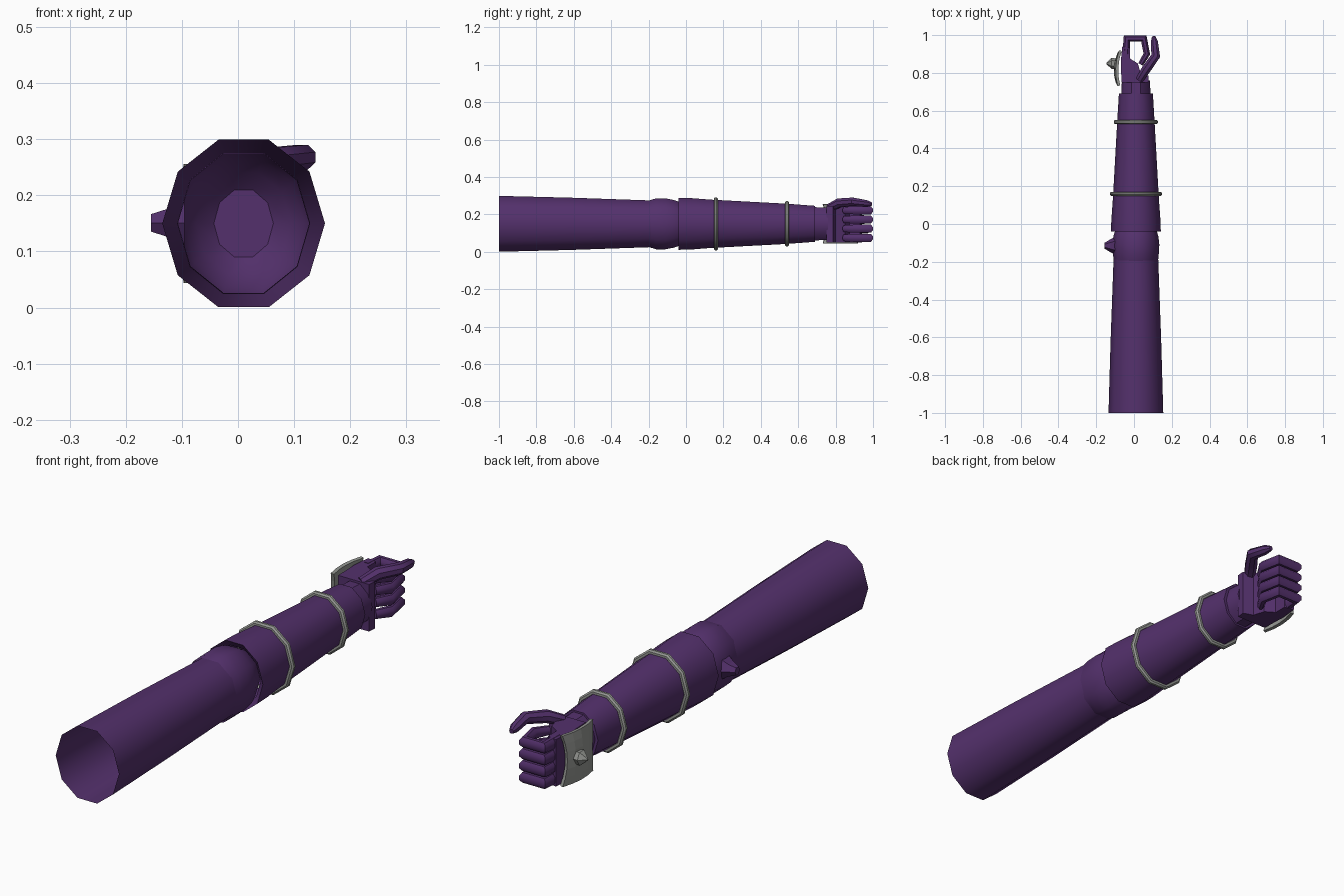
import bpy, bmesh, math
from mathutils import Vector

if "Cube" in bpy.data.objects:
    bpy.data.objects.remove(bpy.data.objects["Cube"])

CX, CZ = 0.01, 0.15


def material(name, rgb):
    m = bpy.data.materials.new(name)
    m.diffuse_color = (*rgb, 1)
    m.use_nodes = True
    m.node_tree.nodes["Principled BSDF"].inputs["Base Color"].default_value = m.diffuse_color
    return m


PURPLE = material("purple", (0.088, 0.030, 0.150))
GREY = material("grey metal", (0.30, 0.31, 0.29))


def finish(bm, name, mat, smooth=0.0):
    bmesh.ops.recalc_face_normals(bm, faces=bm.faces)
    me = bpy.data.meshes.new(name)
    bm.to_mesh(me)
    bm.free()
    me.materials.append(mat)
    ob = bpy.data.objects.new(name, me)
    bpy.context.collection.objects.link(ob)
    if smooth:
        bpy.ops.object.select_all(action='DESELECT')
        ob.select_set(True)
        bpy.context.view_layer.objects.active = ob
        bpy.ops.object.shade_smooth_by_angle(angle=math.radians(smooth))
    return ob


def skin(bm, rings, closed=False):
    n = len(rings[0])
    pairs = list(zip(rings, rings[1:]))
    if closed:
        pairs.append((rings[-1], rings[0]))
    for a, b in pairs:
        for i in range(n):
            j = (i + 1) % n
            bm.faces.new((a[i], a[j], b[j], b[i]))


def decagon(y, rx, rz):
    return [Vector((CX + rx * math.cos(i * math.tau / 10), y,
                    CZ + rz * math.sin(i * math.tau / 10))) for i in range(10)]


def sleeve(name, profile, cap_end=True):
    """Ten-sided tube along y, from (y, rx, rz) stations."""
    bm = bmesh.new()
    rings = [[bm.verts.new(p) for p in decagon(*s)] for s in profile]
    skin(bm, rings)
    if cap_end:
        bm.faces.new(rings[-1])
    return finish(bm, name, PURPLE, 40)


def tube(name, path, radii, mat, sides=8, closed=False, up=Vector((0, 0, 1)), tall=1.0):
    """Mitred tube through a path of points."""
    bm = bmesh.new()
    pts = [Vector(p) for p in path]
    n, rings = len(pts), []
    for k, p in enumerate(pts):
        before = pts[k - 1] if (k or closed) else p
        after = pts[(k + 1) % n] if (k < n - 1 or closed) else p
        d1, d2 = (p - before).normalized(), (after - p).normalized()
        t = (d1 + d2).normalized()
        miter = 1 / max(0.7, t.dot(d2 if d2.length else d1))
        side = up.cross(t).normalized()
        u = t.cross(side)
        r = radii[k] if isinstance(radii, (list, tuple)) else radii
        rings.append([bm.verts.new(p + side * r * miter * math.cos(a) + u * r * tall * math.sin(a))
                      for a in [(i + 0.5) * math.tau / sides for i in range(sides)]])
    skin(bm, rings, closed)
    if not closed:
        bm.faces.new(rings[0])
        bm.faces.new(rings[-1])
    return finish(bm, name, mat, 40)


def prism(name, outline, z0, z1, mat):
    """Outline in x, y extruded from z0 to z1."""
    bm = bmesh.new()
    rings = [[bm.verts.new((x, y, z)) for x, y in outline] for z in (z0, z1)]
    skin(bm, rings)
    for r in rings:
        bm.faces.new(r)
    return finish(bm, name, mat)


def spike(name, stations, y, z, mat, sides, turn=0.0):
    """Tapered stud pointing to -x, from (x, radius y, radius z) stations."""
    bm = bmesh.new()
    rings = [[bm.verts.new((x, y + ry * math.cos(a), z + rz * math.sin(a)))
              for a in [turn + i * math.tau / sides for i in range(sides)]]
             for x, ry, rz in stations]
    skin(bm, rings)
    bm.faces.new(rings[0])
    bm.faces.new(rings[-1])
    return finish(bm, name, mat)


# Upper arm: open tube, and the elbow joint that rounds off inside the forearm
sleeve("upper_arm", [(-1.0, 0.145, 0.157), (-0.62, 0.134, 0.147), (-0.18, 0.118, 0.131)], False)
sleeve("elbow", [(-0.20, 0.117, 0.130), (-0.16, 0.121, 0.143), (-0.11, 0.124, 0.143),
                 (-0.065, 0.119, 0.134), (-0.03, 0.108, 0.121), (0.01, 0.085, 0.095),
                 (0.04, 0.053, 0.063)])

# Forearm with a turned-in rim, and the narrower wrist
sleeve("forearm", [(-0.02, 0.108, 0.118), (-0.04, 0.132, 0.146), (0.02, 0.130, 0.145),
                   (0.13, 0.122, 0.136), (0.54, 0.099, 0.113), (0.69, 0.090, 0.101)])
sleeve("wrist", [(0.68, 0.078, 0.094), (0.76, 0.074, 0.090)])

# Elbow spur on the outer side
spike("elbow_spur", [(-0.095, 0.050, 0.050), (-0.125, 0.034, 0.029), (-0.155, 0.016, 0.018)],
      -0.115, 0.151, PURPLE, 6)

# Metal straps
for i, (y, rx, rz) in enumerate([(0.16, 0.127, 0.138), (0.54, 0.106, 0.117)]):
    tube(f"strap_{i + 1}", decagon(y, rx, rz), 0.0115, GREY, 8, True, Vector((0, 1, 0)))

# Palm: thick heel and the thinner back of the hand
prism("palm", [(-0.066, 0.75), (0.075, 0.75), (0.078, 0.785), (0.035, 0.80), (0.02, 0.85),
               (-0.02, 0.875), (-0.02, 0.93), (-0.062, 0.94), (-0.070, 0.86)], 0.05, 0.245, PURPLE)

# Four curled fingers
for i in range(4):
    z = 0.222 - 0.049 * i
    tube(f"finger_{i + 1}", [(-0.042, 0.90, z), (-0.038, 0.982, z), (0.052, 0.982, z),
                             (0.068, 0.90, z), (0.035, 0.845, z)],
         [0.021, 0.018, 0.018, 0.018, 0.015], PURPLE, 8, False, Vector((0, 0, 1)), 1.28)

# Thumb
tube("thumb", [(0.03, 0.765, 0.235), (0.065, 0.82, 0.262), (0.115, 0.89, 0.268),
               (0.108, 0.965, 0.258), (0.104, 0.993, 0.254)],
     [0.022, 0.026, 0.024, 0.020, 0.010], PURPLE)

# Curved guard plate on the back of the hand
bm = bmesh.new()
NY, NZ = 4, 6
grid = []
for i in range(NY + 1):
    row = []
    for j in range(NZ + 1):
        u, v = 2 * i / NY - 1, 2 * j / NZ - 1
        row.append(bm.verts.new((-0.100 + 0.014 * u * u + 0.010 * v * v + 0.004 * u,
                                 0.825 + 0.075 * u + 0.018 * v * v * u,
                                 CZ + 0.105 * v)))
    grid.append(row)
for i in range(NY):
    for j in range(NZ):
        bm.faces.new((grid[i][j], grid[i + 1][j], grid[i + 1][j + 1], grid[i][j + 1]))
plate = finish(bm, "hand_guard", GREY)
mod = plate.modifiers.new("thickness", 'SOLIDIFY')
mod.thickness = 0.014
mod.offset = 0
spike("guard_stud", [(-0.095, 0.026, 0.028), (-0.118, 0.030, 0.032), (-0.145, 0.004, 0.004)],
      0.85, CZ, GREY, 6)
